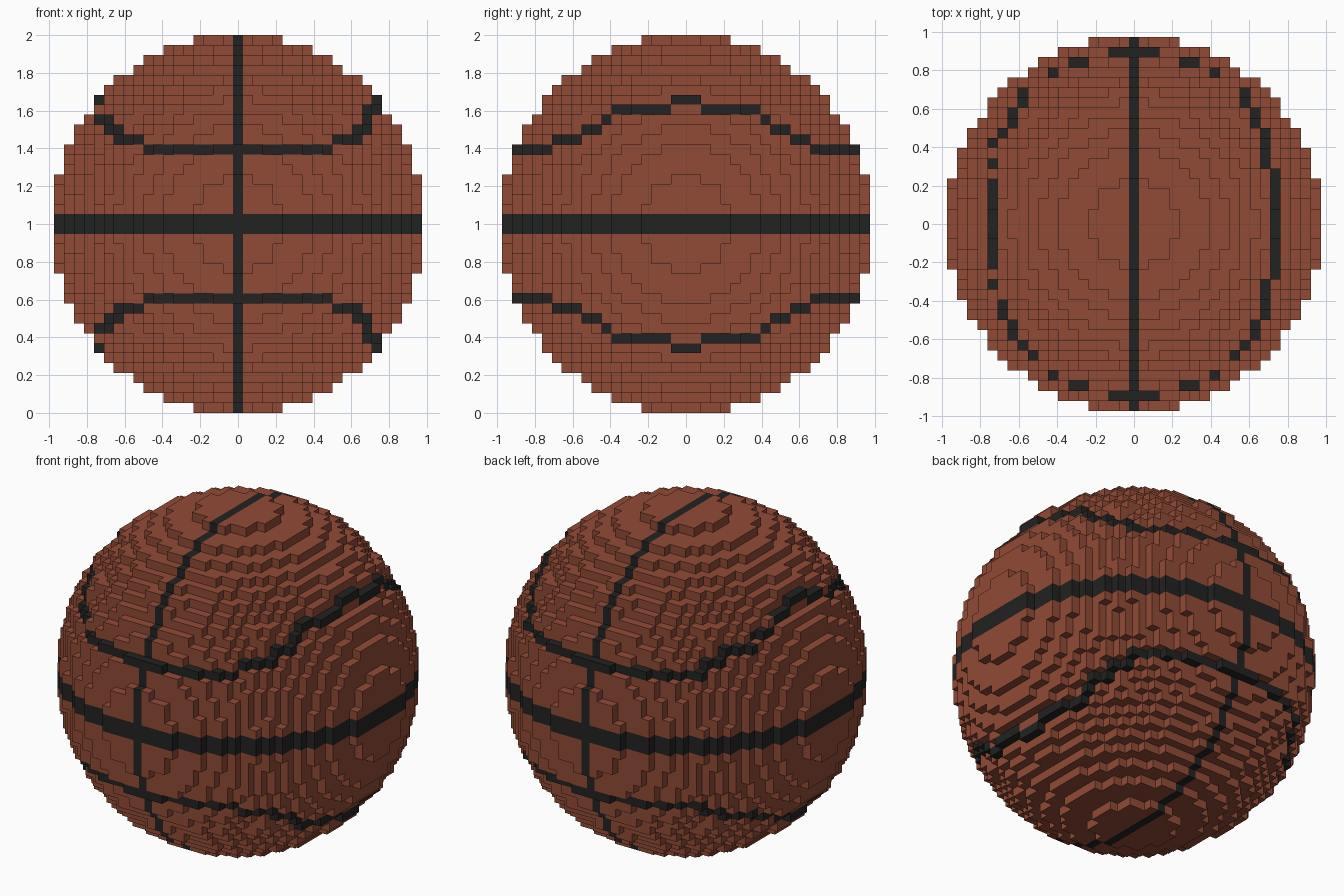
import bpy
import bmesh

cube = bpy.data.objects.get("Cube")
if cube:
    bpy.data.objects.remove(cube, do_unlink=True)

V = 2 / 38            # block size
R2 = 18.5 ** 2        # squared ball radius in blocks


def material(name, rgb):
    m = bpy.data.materials.new(name)
    m.use_nodes = True
    m.diffuse_color = (*rgb, 1)
    bsdf = m.node_tree.nodes["Principled BSDF"]
    bsdf.inputs["Base Color"].default_value = (*rgb, 1)
    bsdf.inputs["Roughness"].default_value = 0.8
    return m


def level(layer):
    """Distance from the equator; the middle layer is doubled."""
    return layer - 19 if layer >= 19 else 18 - layer


def solid(i, j, layer):
    return i * i + j * j + level(layer) ** 2 <= R2


# Height of the curved seam: (largest |j|, level) steps on each side
RIGHT_STEPS = ((1, 12), (7, 11), (8, 10), (10, 9), (13, 8), (18, 7))
LEFT_STEPS = ((1, 12), (4, 11), (8, 10), (10, 9), (13, 8), (18, 7))
BACK_RIGHT_STEPS = ((1, 12), (7, 11), (8, 10), (10, 9), (12, 8), (18, 7))
BACK_LEFT_STEPS = ((1, 12), (4, 11), (7, 10), (10, 9), (12, 8), (18, 7))


def curve_level(i, j):
    if j > 0:
        steps = BACK_RIGHT_STEPS if i > 0 else BACK_LEFT_STEPS
    else:
        steps = RIGHT_STEPS if i > 0 else LEFT_STEPS
    return next(k for limit, k in steps if abs(j) <= limit)


def is_seam(i, j, layer):
    k = level(layer)
    return i == 0 or k == 0 or k == curve_level(i, j)


# Block faces: direction and the four corners in order
FACES = (
    ((1, 0, 0), ((1, 0, 0), (1, 1, 0), (1, 1, 1), (1, 0, 1))),
    ((-1, 0, 0), ((0, 0, 0), (0, 0, 1), (0, 1, 1), (0, 1, 0))),
    ((0, 1, 0), ((0, 1, 0), (0, 1, 1), (1, 1, 1), (1, 1, 0))),
    ((0, -1, 0), ((0, 0, 0), (1, 0, 0), (1, 0, 1), (0, 0, 1))),
    ((0, 0, 1), ((0, 0, 1), (1, 0, 1), (1, 1, 1), (0, 1, 1))),
    ((0, 0, -1), ((0, 0, 0), (0, 1, 0), (1, 1, 0), (1, 0, 0))),
)

# Blocky ball: only the exposed sides of each block
bm = bmesh.new()
corners = {}


def corner(a, b, c):
    if (a, b, c) not in corners:
        corners[a, b, c] = bm.verts.new(((a - 0.5) * V, (b - 0.5) * V, c * V))
    return corners[a, b, c]


for i in range(-18, 19):
    for j in range(-18, 19):
        for layer in range(38):
            if not solid(i, j, layer):
                continue
            for (dx, dy, dz), quad in FACES:
                if 0 <= layer + dz < 38 and solid(i + dx, j + dy, layer + dz):
                    continue
                face = bm.faces.new([corner(i + a, j + b, layer + c) for a, b, c in quad])
                face.material_index = int(is_seam(i, j, layer))

mesh = bpy.data.meshes.new("ball")
bm.to_mesh(mesh)
bm.free()
mesh.materials.append(material("brown leather", (0.283, 0.069, 0.037)))
mesh.materials.append(material("black seam", (0.016, 0.016, 0.016)))
ball = bpy.data.objects.new("ball", mesh)
bpy.context.collection.objects.link(ball)
